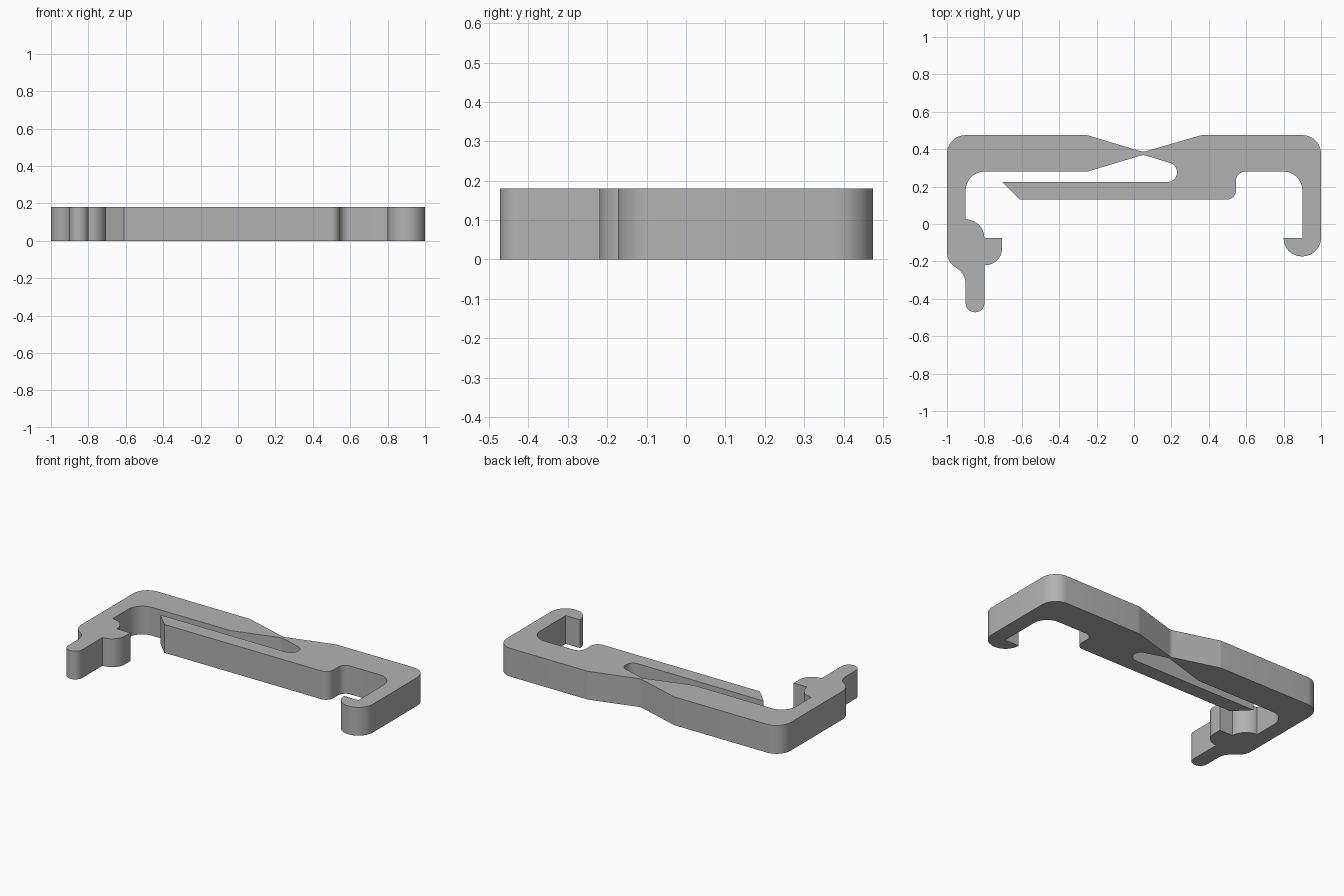
import bpy, bmesh, math
from mathutils import Vector

cube = bpy.data.objects.get("Cube")
if cube:
    bpy.data.objects.remove(cube, do_unlink=True)

HEIGHT = 0.18

# Outline corners, clockwise: x, y, fillet radius
OUTLINE = [
    # outer back edge with the thin flexing neck
    (-1, .475, .1), (-.25, .475, .05), (.05, .385, .05), (.36, .475, .05), (1, .475, .1),
    # plain hook
    (1, -.173, .1), (.8, -.173, .097), (.8, -.075, 0), (.9, -.075, 0), (.9, .28, .1),
    # spring tongue
    (.545, .28, .05), (.545, .13, .05), (-.61, .13, 0), (-.705, .225, 0),
    # slot behind the tongue
    (.23, .225, .05), (.23, .315, .05), (.05, .37, .05), (-.25, .28, .05), (-.9, .28, .1),
    # catch hook with release tab
    (-.9, .025, 0), (-.8, .025, .1), (-.8, -.075, 0), (-.705, -.075, 0), (-.705, -.22, .09),
    (-.8, -.22, 0), (-.8, -.472, .049), (-.9, -.472, .049), (-.9, -.265, .1), (-1, -.205, .1),
]


def fillet(corners):
    """Replace each corner that has a radius with a tangent arc."""
    points = []
    for i, (x, y, r) in enumerate(corners):
        p = Vector((x, y))
        if r == 0:
            points.append(p)
            continue
        a = (Vector(corners[i - 1][:2]) - p).normalized()
        b = (Vector(corners[(i + 1) % len(corners)][:2]) - p).normalized()
        half = a.angle(b) / 2
        centre = p + (a + b).normalized() * (r / math.sin(half))
        start = p + a * (r / math.tan(half)) - centre
        end = p + b * (r / math.tan(half)) - centre
        sweep = math.pi - 2 * half
        steps = max(2, round(sweep / math.radians(8)))
        for k in range(steps + 1):
            t = k / steps
            points.append(centre + (start * math.sin((1 - t) * sweep)
                                    + end * math.sin(t * sweep)) / math.sin(sweep)
                          if abs(sweep - math.pi) > .01 else p)
    return points


# Extrude the filleted outline into the clip
bm = bmesh.new()
base = bm.faces.new([bm.verts.new((p.x, p.y, 0)) for p in fillet(OUTLINE)])
result = bmesh.ops.extrude_face_region(bm, geom=[base], use_keep_orig=True)
top = [v for v in result["geom"] if isinstance(v, bmesh.types.BMVert)]
bmesh.ops.translate(bm, verts=top, vec=(0, 0, HEIGHT))
bmesh.ops.recalc_face_normals(bm, faces=bm.faces)
mesh = bpy.data.meshes.new("spring_clip")
bm.to_mesh(mesh)
bm.free()
clip = bpy.data.objects.new("spring_clip", mesh)
bpy.context.collection.objects.link(clip)

# Plain grey plastic
grey = bpy.data.materials.new("grey_plastic")
grey.use_nodes = True
colour = (.45, .45, .45, 1)
grey.diffuse_color = colour
grey.node_tree.nodes["Principled BSDF"].inputs["Base Color"].default_value = colour
mesh.materials.append(grey)

# Smooth fillets, crisp rims
bpy.ops.object.select_all(action="DESELECT")
clip.select_set(True)
bpy.context.view_layer.objects.active = clip
bpy.ops.object.shade_smooth_by_angle(angle=math.radians(30))
